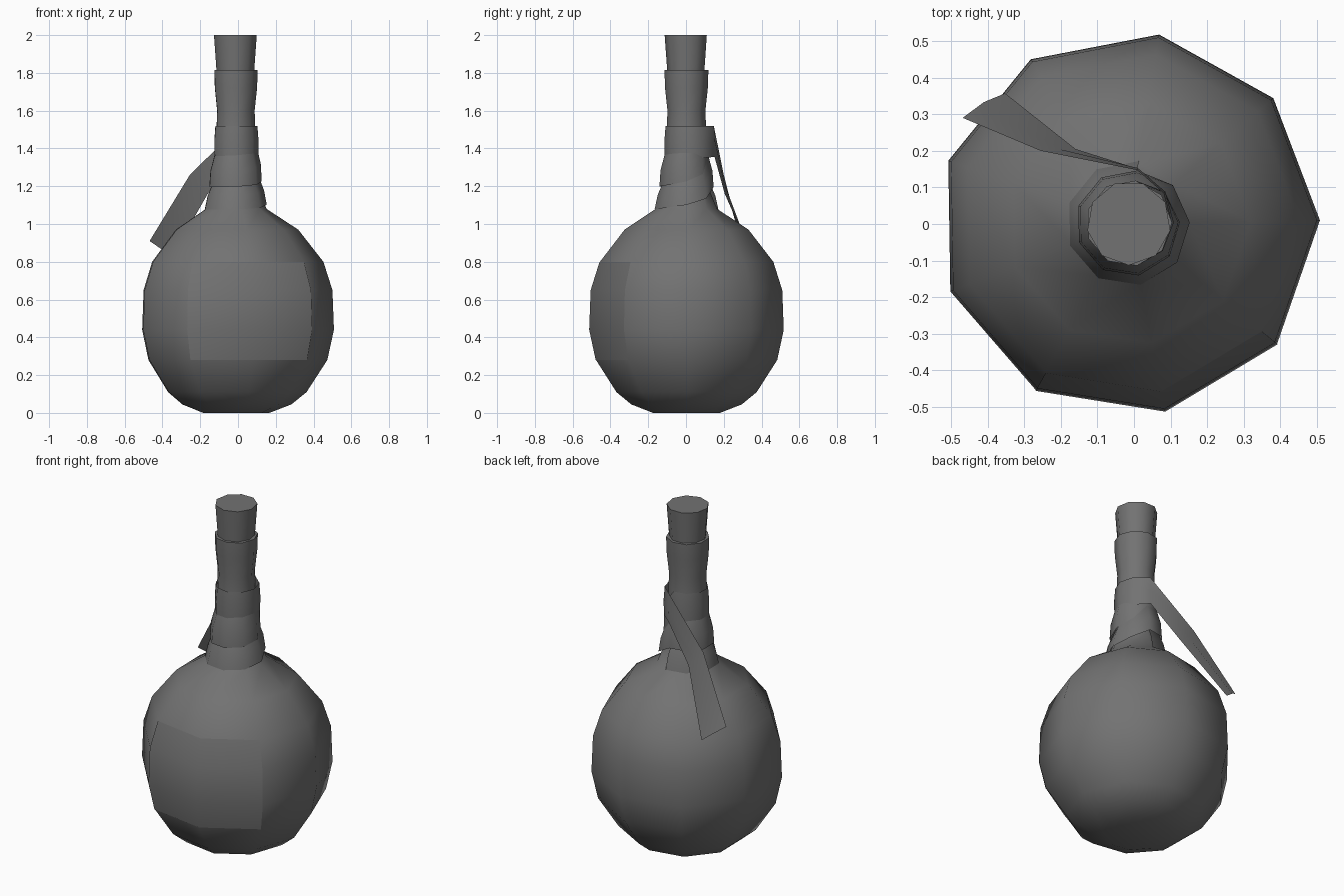
import bpy, math

if "Cube" in bpy.data.objects:
    bpy.data.objects.remove(bpy.data.objects["Cube"])

CX, CY = -0.014, 0.002      # common axis of the bottle
SIDES, OFF = 9, 0.9         # low-poly side count and rotation in degrees

dark = bpy.data.materials.new("dark_grey")
dark.diffuse_color = (.17, .17, .17, 1)
dark.use_nodes = True
dark.node_tree.nodes["Principled BSDF"].inputs["Base Color"].default_value = dark.diffuse_color


def make(name, verts, faces, sharp=50):
    me = bpy.data.meshes.new(name)
    me.from_pydata(verts, [], faces)
    me.update()
    me.materials.append(dark)
    ob = bpy.data.objects.new(name, me)
    bpy.context.collection.objects.link(ob)
    for p in me.polygons:
        p.use_smooth = True
    me.set_sharp_from_angle(angle=math.radians(sharp))
    return ob


def polar(r, deg, z):
    a = math.radians(deg)
    return (CX + r * math.cos(a), CY + r * math.sin(a), z)


def grid_faces(rows, cols, wrap=False):
    """Quads between consecutive rows of points."""
    out = []
    for i in range(rows - 1):
        for j in range(cols if wrap else cols - 1):
            k = (j + 1) % cols
            out.append((i * cols + j, i * cols + k, (i + 1) * cols + k, (i + 1) * cols + j))
    return out


def lathe(name, profile, off=OFF, bottom=False, top=False):
    verts = [polar(r, off + 360 / SIDES * j, z) for r, z in profile for j in range(SIDES)]
    faces = grid_faces(len(profile), SIDES, True)
    if bottom:
        faces.append(tuple(reversed(range(SIDES))))
    if top:
        n = len(verts)
        faces.append(tuple(range(n - SIDES, n)))
    return make(name, verts, faces)


# Round body and neck of the bottle, with the rim folding inwards to the cork
body = [(.18, 0), (.297, .045), (.377, .11), (.487, .28), (.522, .44),
        (.514, .65), (.466, .80), (.333, .97), (.165, 1.08)]
neck = [(.115, 1.2), (.105, 1.4), (.105, 1.52), (.102, 1.6), (.115, 1.72), (.118, 1.815), (.095, 1.815)]
lathe("bottle", body + neck, bottom=True)

# Tapered cork
lathe("cork", [(.092, 1.7), (.102, 1.82), (.115, 2.0)], off=30, bottom=True, top=True)

# Paper label over two facets at the front
label_rings = body[3:7]
verts = [polar(r + .002, OFF + 40 * j, z) for r, z in label_rings for j in (6, 7, 8)]
make("label", verts, grid_faces(len(label_rings), 3))

# Cloth ribbon: three turns around the neck, each given as (radius, z) low, middle, high
turns = [[(.172, 1.075), (.155, 1.15), (.125, 1.22)],
         [(.146, 1.195), (.140, 1.28), (.118, 1.36)],
         [(.116, 1.335), (.118, 1.44), (.112, 1.52)]]
verts = []
for s in range(SIDES * 3 + 1):
    t = min(s // SIDES, 2)
    f = (s - t * SIDES) / SIDES
    a, b = turns[t], turns[min(t + 1, 2)]
    w = f ** 6              # nearly all of the climb happens at the back
    for c, ((r0, z0), (r1, z1)) in enumerate(zip(a, b)):
        r = r0 + (r1 - r0) * w
        z = z0 + (z1 - z0) * w
        if t == 2:          # the last turn loosens towards the tail
            r += .035 * f ** 8
            z += .02 * f ** 3 if c == 0 else 0
        verts.append(polar(r, OFF + 80 + 40 * s, z))

# Loose tail hanging over the back left shoulder
verts += [(-.16, .205, 1.16), (-.205, .205, 1.21), (-.255, .20, 1.26),
          (-.352, .357, .825), (-.41, .333, .87), (-.468, .29, .91)]
make("neck_ribbon", verts, grid_faces(len(verts) // 3, 3))
